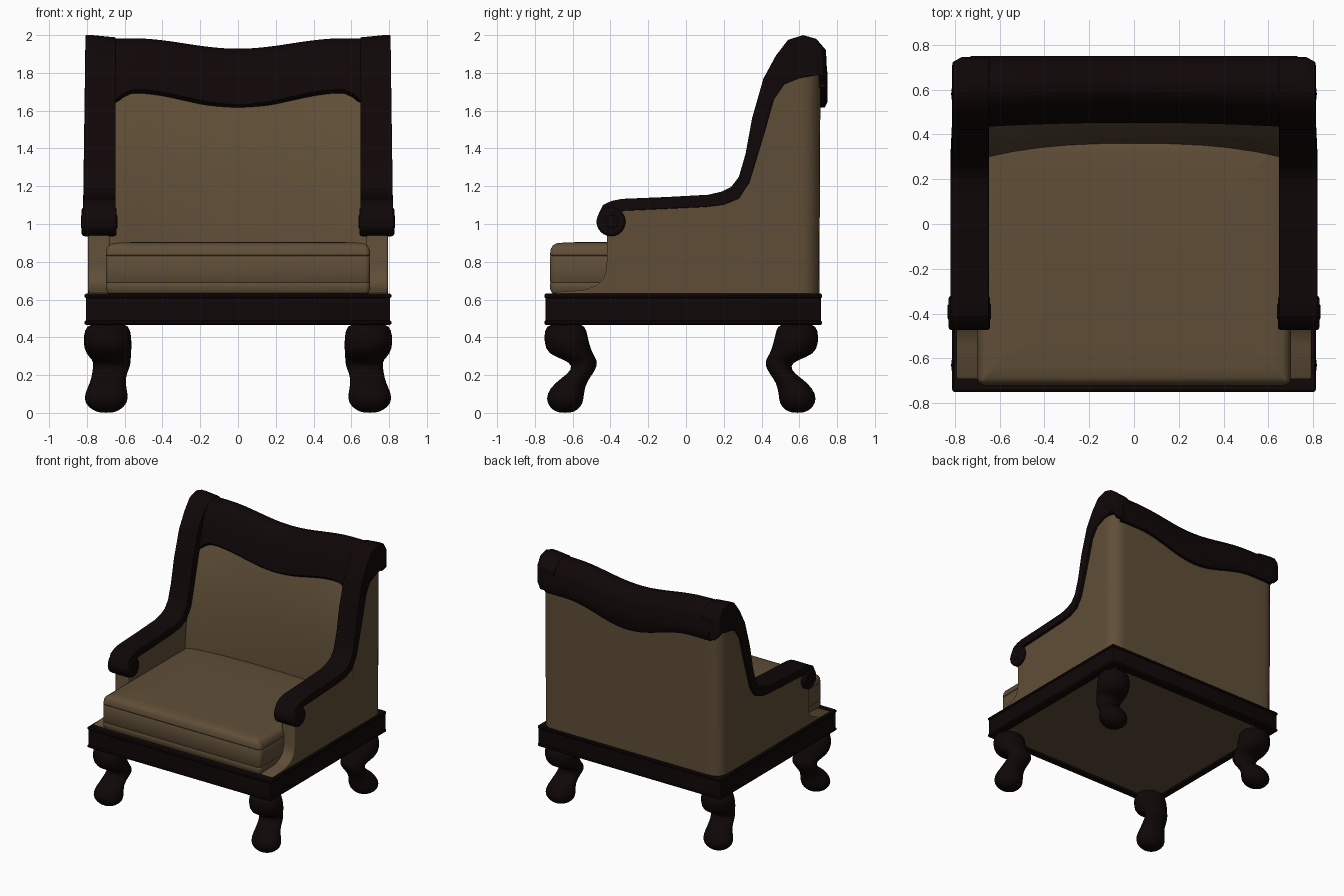
import bpy, bmesh, math


def material(name, rgb):
    m = bpy.data.materials.new(name)
    m.diffuse_color = (*rgb, 1)
    return m


WOOD = material("dark_wood", (0.005, 0.0021, 0.0021))
FABRIC = material("tan_fabric", (0.115, 0.076, 0.038))


def loft(name, rings, mat, bevel=0, mirror=False, subdiv=0, angle=35):
    """Skin a list of equal-length rings and cap both ends."""
    bm = bmesh.new()
    vs = [[bm.verts.new(p) for p in r] for r in rings]
    n = len(rings[0])
    for a, b in zip(vs, vs[1:]):
        for i in range(n):
            j = (i + 1) % n
            bm.faces.new((a[i], a[j], b[j], b[i]))
    bm.faces.new(vs[0])
    bm.faces.new(vs[-1])
    bmesh.ops.recalc_face_normals(bm, faces=bm.faces)
    me = bpy.data.meshes.new(name)
    bm.to_mesh(me)
    bm.free()
    me.materials.append(mat)
    ob = bpy.data.objects.new(name, me)
    bpy.context.collection.objects.link(ob)
    if bevel:
        m = ob.modifiers.new("bevel", 'BEVEL')
        m.width, m.segments = bevel, 3
        m.limit_method, m.angle_limit = 'ANGLE', math.radians(40)
    if subdiv:
        m = ob.modifiers.new("subdivision", 'SUBSURF')
        m.levels = m.render_levels = subdiv
    if mirror:
        ob.modifiers.new("mirror", 'MIRROR')
    me.shade_smooth()
    me.set_sharp_from_angle(angle=math.radians(angle if not bevel else 60))
    return ob


def prism(name, profile, x0, x1, mat, **kw):
    """Extrude a (y, z) outline along x."""
    return loft(name, [[(x, y, z) for y, z in profile] for x in (x0, x1)], mat, **kw)


def circle(cy, cz, r, n=24):
    return [(cy + r * math.cos(2 * math.pi * i / n), cz + r * math.sin(2 * math.pi * i / n))
            for i in range(n)]


def rounded_rect(x, y0, y1, r, z, inset=0, seg=5):
    """Ring of a rounded rectangle, shrunk by inset."""
    pts = []
    rr = max(r - inset, 0.004)
    x, y0, y1 = x - inset, y0 + inset, y1 - inset
    corners = [(x - rr, y1 - rr), (-x + rr, y1 - rr), (-x + rr, y0 + rr), (x - rr, y0 + rr)]
    for k, (cx, cy) in enumerate(corners):
        for i in range(seg + 1):
            a = math.pi / 2 * (k + i / seg)
            pts.append((cx + rr * math.cos(a), cy + rr * math.sin(a), z))
    return pts


# base rail: moulded outside, recessed underneath
rail = [(0.055, 0.49), (0.055, 0.465), (0.008, 0.465), (0, 0.472), (0, 0.483), (0.006, 0.490),
        (0.006, 0.607), (0, 0.613), (0, 0.625), (0.008, 0.632), (0.1, 0.632)]
loft("base_rail", [rounded_rect(0.812, -0.75, 0.72, 0.012, z, i, 2) for i, z in rail], WOOD)
loft("base_underside", [rounded_rect(0.765, -0.70, 0.67, 0.01, z, 0, 2) for z in (0.482, 0.49)], FABRIC)

# seat cushion with two seams
cushion = [(0.03, 0.625), (0.01, 0.635), (0, 0.655), (0, 0.685), (0.003, 0.69), (0, 0.695),
           (0, 0.825), (0.003, 0.83), (0, 0.835), (0.003, 0.865), (0.015, 0.887),
           (0.035, 0.898), (0.09, 0.903), (0.3, 0.905)]
loft("seat_cushion", [rounded_rect(0.70, -0.72, 0.40, 0.03, z, i) for i, z in cushion], FABRIC)

# upholstered arm sides, flaring forward at the foot
side = [(-0.70, 0.625), (-0.68, 0.64), (-0.54, 0.65), (-0.47, 0.675), (-0.435, 0.71), (-0.42, 0.77),
        (-0.415, 1.09), (0.15, 1.11), (0.28, 1.18), (0.34, 1.3), (0.40, 1.5),
        (0.47, 1.7), (0.55, 1.8), (0.62, 1.8), (0.62, 0.625)]
prism("arm_side", side, 0.68, 0.793, FABRIC, bevel=0.015, mirror=True)

# upholstered back: hollowed front, rounded rear corners
rings = []
R, W = 0.10, 0.7935
half = [0, 0.15, 0.3, 0.42, 0.54, 0.65, 0.69, 0.72, 0.745, 0.77, 0.783, 0.79, W]
for x in [-h for h in half[:0:-1]] + half:
    f = -0.06 * min(1, (abs(x) / 0.65)) ** 2.6
    d = max(0, abs(x) - (W - R))
    rear = 0.712 - (R - math.sqrt(max(0, R * R - d * d)))
    rings.append([(x, 0.36 + f, 0.625), (x, 0.36 + f, 0.9), (x, 0.40 + f, 1.25),
                  (x, 0.47 + f * 0.6, 1.62), (x, 0.56, 1.8), (x, rear, 1.8), (x, rear - 0.006, 0.625)])
loft("back_upholstery", rings, FABRIC)

# wooden crest rail with a dip in the middle
crest = [(0.55, -0.29), (0.475, -0.316), (0.452, -0.295), (0.46, -0.25), (0.50, -0.13), (0.535, -0.055),
         (0.575, -0.015), (0.62, 0), (0.67, -0.012), (0.715, -0.05), (0.742, -0.11), (0.75, -0.2),
         (0.75, -0.28), (0.735, -0.31), (0.69, -0.31)]
rings = []
for i in range(37):
    x = -0.73 + 1.46 * i / 36
    wave = (1 - math.cos(math.pi * min(abs(x), 0.56) / 0.56)) / 2
    top = 1.928 + 0.055 * wave
    low = 0.026 * wave - 0.06 * max(0, (abs(x) - 0.54) / 0.11) ** 2   # front lower edge
    push = -0.02 * (x / 0.7) ** 2
    rings.append([(x, y + push, top + dz + (low if dz < -0.2 else 0)) if y < 0.6 else
                  (x, y, top + dz + (0.05 * wave if dz < -0.25 else 0)) for y, dz in crest])
loft("crest_rail", rings, WOOD, angle=50)

# wooden arm and wing trim, chamfered at the rear corner
trim = [(-0.44, 1.02), (-0.465, 1.05), (-0.44, 1.10), (-0.395, 1.122), (-0.34, 1.133), (-0.1, 1.143),
        (0.12, 1.155), (0.19, 1.172), (0.24, 1.197), (0.28, 1.25), (0.315, 1.37), (0.35, 1.56),
        (0.41, 1.77), (0.475, 1.89), (0.54, 1.975), (0.62, 2.0), (0.69, 1.98), (0.742, 1.92),
        (0.745, 1.74), (0.71, 1.74), (0.705, 1.79), (0.60, 1.772), (0.52, 1.74), (0.465, 1.66),
        (0.42, 1.5), (0.375, 1.35), (0.335, 1.22), (0.28, 1.135), (0.20, 1.102), (0.1, 1.09), (-0.33, 1.07)]
rings = [[(0.648, y, z - (0.012 if z > 1.9 else 0)) for y, z in trim],
         [(0.77, y, z) for y, z in trim],
         [(0.82 - 0.014 * max(0, z - 1.1), min(y, 0.722), max(z, 1.785) if y > 0.70 else z) for y, z in trim]]
loft("arm_trim", rings, WOOD, bevel=0.012, mirror=True)

# scrolled arm ends with a centre boss
prism("arm_scroll", circle(-0.397, 1.012, 0.077), 0.642, 0.828, WOOD, bevel=0.015, mirror=True)
prism("arm_scroll_boss", circle(-0.392, 1.012, 0.036, 16), 0.638, 0.832, WOOD, bevel=0.008, mirror=True)

# cabriole legs: z, centre y, radius y, centre x, radius x
leg = [(0.475, -0.635, 0.09, 0.69, 0.10), (0.44, -0.638, 0.114, 0.69, 0.125),
       (0.37, -0.633, 0.121, 0.692, 0.132), (0.31, -0.612, 0.122, 0.685, 0.122),
       (0.28, -0.555, 0.085, 0.668, 0.102), (0.25, -0.535, 0.066, 0.668, 0.10),
       (0.21, -0.555, 0.066, 0.68, 0.094), (0.16, -0.612, 0.085, 0.69, 0.094),
       (0.10, -0.64, 0.101, 0.698, 0.118), (0.05, -0.64, 0.098, 0.698, 0.116),
       (0.015, -0.64, 0.068, 0.698, 0.075), (0.0, -0.64, 0.03, 0.698, 0.035)]
for name, s in (("front_leg", 1), ("back_leg", -1)):
    rings = [[(cx + rx * math.cos(math.pi * i / 8), s * (cy + 0.025 + ry * math.sin(math.pi * i / 8)) - 0.025, z)
              for i in range(16)] for z, cy, ry, cx, rx in leg]
    loft(name, rings, WOOD, mirror=True, subdiv=1, angle=80)
